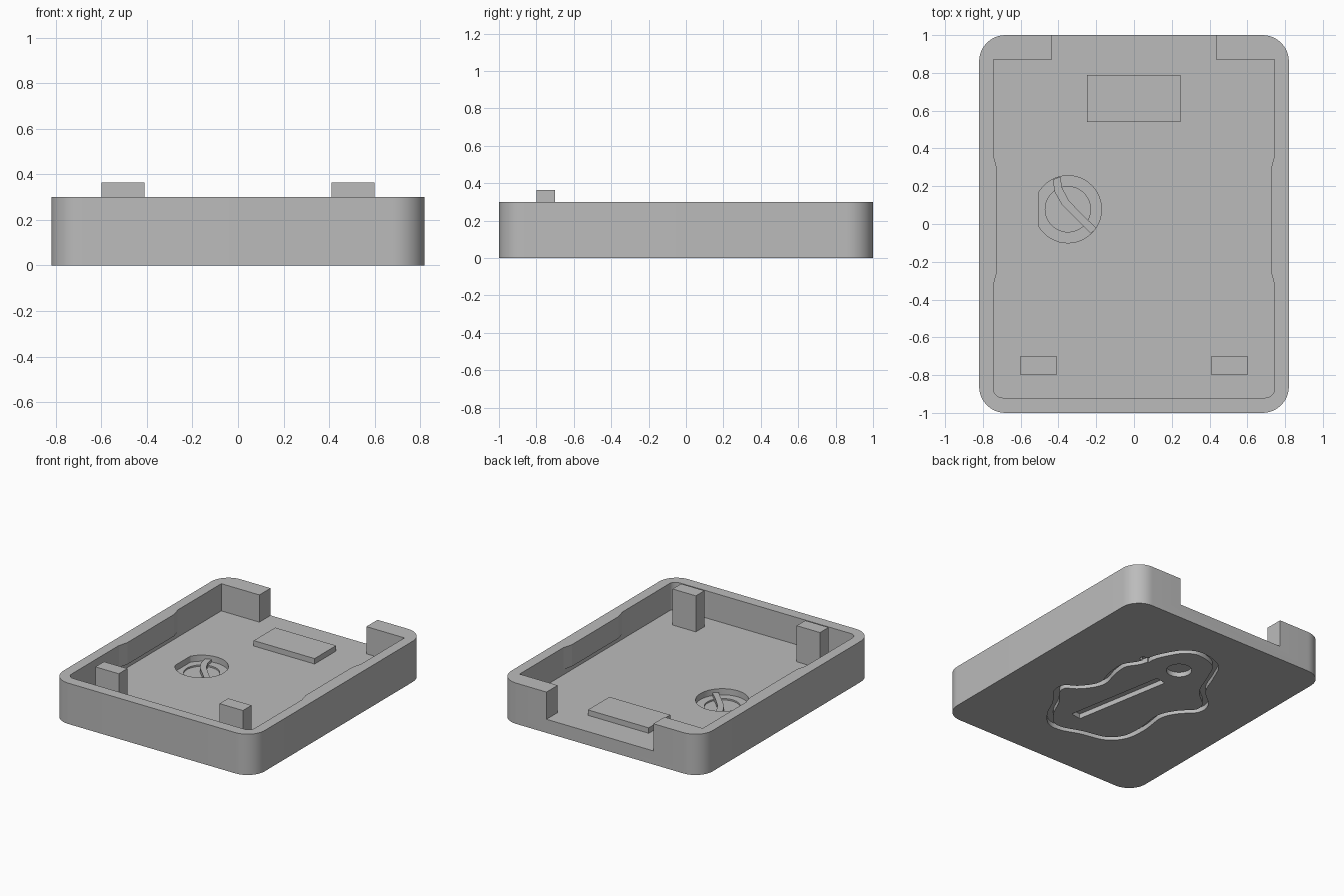
import bpy, bmesh, math
from mathutils import Vector

if "Cube" in bpy.data.objects:
    bpy.data.objects.remove(bpy.data.objects["Cube"])

grey = bpy.data.materials.new("plain grey")
grey.use_nodes = True
grey.diffuse_color = (0.5, 0.5, 0.5, 1)
grey.node_tree.nodes["Principled BSDF"].inputs["Base Color"].default_value = (0.5, 0.5, 0.5, 1)


def make(name, bm):
    bmesh.ops.recalc_face_normals(bm, faces=bm.faces)
    mesh = bpy.data.meshes.new(name)
    bm.to_mesh(mesh)
    bm.free()
    mesh.materials.append(grey)
    ob = bpy.data.objects.new(name, mesh)
    bpy.context.collection.objects.link(ob)
    return ob


def prism(name, pts, z0, z1):
    bm = bmesh.new()
    face = bm.faces.new([bm.verts.new((p[0], p[1], z0)) for p in pts])
    ext = bmesh.ops.extrude_face_region(bm, geom=[face])
    bmesh.ops.translate(bm, vec=(0, 0, z1 - z0),
                        verts=[v for v in ext["geom"] if isinstance(v, bmesh.types.BMVert)])
    return make(name, bm)


def band(name, a, b, z0, z1, closed):
    """Strip of rectangular section between two matching paths."""
    bm = bmesh.new()
    rows = [[bm.verts.new((*p, z)) for p, z in ((p, z0), (q, z0), (q, z1), (p, z1))]
            for p, q in zip(a, b)]
    n = len(rows)
    for i in range(n if closed else n - 1):
        r, s = rows[i], rows[(i + 1) % n]
        for k in range(4):
            m = (k + 1) % 4
            bm.faces.new((r[k], r[m], s[m], s[k]))
    if not closed:
        bm.faces.new(rows[0])
        bm.faces.new(rows[-1])
    return make(name, bm)


def rect(x0, x1, y0, y1):
    return [(x0, y0), (x1, y0), (x1, y1), (x0, y1)]


def rounded(x0, x1, y0, y1, front_r, back_r, n=12):
    pts = []
    corners = ((x1, y1, -1, -1, back_r), (x0, y1, 1, -1, back_r),
               (x0, y0, 1, 1, front_r), (x1, y0, -1, 1, front_r))
    for i, (x, y, sx, sy, r) in enumerate(corners):
        if r == 0:
            pts.append((x, y))
            continue
        for k in range(n + 1):
            t = (i + k / n) * math.pi / 2
            pts.append((x + sx * r + r * math.cos(t), y + sy * r + r * math.sin(t)))
    return pts


def circle(x, y, r, n=48, min_x=-9):
    return [(max(x + r * math.cos(2 * math.pi * i / n), min_x),
             y + r * math.sin(2 * math.pi * i / n)) for i in range(n)]


def smooth_loop(pts, steps=5):
    """Catmull-Rom curve through a closed loop of points."""
    p = [Vector(q) for q in pts]
    n, out = len(p), []
    for i in range(n):
        a, b, c, d = (p[(i + k) % n] for k in (-1, 0, 1, 2))
        for s in range(steps):
            t = s / steps
            out.append(0.5 * (2 * b + (c - a) * t + (2 * a - 5 * b + 4 * c - d) * t ** 2
                              + (3 * b - a - 3 * c + d) * t ** 3))
    return out


def cut(target, cutter):
    cutter.hide_render = True
    mod = target.modifiers.new("cut", "BOOLEAN")
    mod.operation, mod.solver, mod.object = "DIFFERENCE", "EXACT", cutter
    bpy.context.view_layer.objects.active = target
    bpy.ops.object.modifier_apply(modifier=mod.name)
    bpy.data.objects.remove(cutter)


FLOOR, RIM = 0.10, 0.30

# Tray with its cavity and the opening in the back wall
tray = prism("tray", rounded(-0.82, 0.82, -1, 1, 0.14, 0.14), 0, RIM)
cut(tray, prism("cavity_cutter", rounded(-0.745, 0.745, -0.92, 0.87, 0.05, 0), FLOOR, 0.5))
cut(tray, prism("opening_cutter", rect(-0.435, 0.435, 0.8, 1.2), FLOOR, 0.5))

# Stepped round pocket in the floor, flat on its outer side
cut(tray, prism("pocket_cutter", circle(-0.35, 0.078, 0.178, min_x=-0.505), 0.055, 0.2))
cut(tray, prism("inner_pocket_cutter", circle(-0.35, 0.078, 0.12), 0.044, 0.2))

# Engraved body outline on the underside
outline = smooth_loop([
    (.25, .45), (.22, .54), (.136, .674), (.008, .73), (-.173, .671), (-.259, .515),
    (-.33, .349), (-.46, .225), (-.475, .11), (-.382, .004), (-.33, -.114), (-.35, -.302),
    (-.33, -.468), (-.231, -.578), (-.051, -.623), (.088, -.669), (.197, -.655),
    (.295, -.546), (.36, -.413), (.45, -.294), (.45, -.197), (.36, -.13), (.29, -.01),
    (.322, .133), (.329, .267), (.27, .37)])
inner = []
for i, p in enumerate(outline):
    t = (outline[(i + 1) % len(outline)] - outline[i - 1]).normalized()
    inner.append(p + Vector((-t.y, t.x)) * 0.04)
cut(tray, band("outline_cutter", outline, inner, -0.1, 0.035, True))
cut(tray, prism("outline_nub_cutter", rect(0.21, 0.29, 0.40, 0.44), -0.1, 0.033))

# Engraved round hole and slanted slot on the underside
cut(tray, prism("round_hole_cutter", circle(-0.015, 0.45, 0.085, 32), -0.1, 0.035))
cut(tray, prism("slot_cutter", [(.08, -.469), (.16, -.455), (.03, .275), (-.05, .261)], -0.1, 0.035))

# Curved rib across the pocket
left = [(-.43, .235), (-.42, .17), (-.38, .10), (-.31, .03), (-.23, -.05)]
right = [(-.39, .25), (-.38, .19), (-.345, .125), (-.275, .05), (-.20, -.02)]
band("pocket_rib", left, right, 0.04, 0.075, False)

# Clip lips on the side walls, corner posts and floor plate
for side, s in (("left", 1), ("right", -1)):
    prism(side + "_clip_lip", [(s * 0.75, -0.32), (s * 0.743, -0.32), (s * 0.725, -0.25),
                               (s * 0.725, 0.29), (s * 0.743, 0.36), (s * 0.75, 0.36)], 0.14, RIM)
    prism(side + "_post", rect(*sorted((s * 0.41, s * 0.60)), -0.80, -0.70), FLOOR - 0.01, 0.365)
prism("floor_plate", rect(-0.25, 0.245, 0.54, 0.79), FLOOR - 0.01, 0.14)

# Smooth the rounded walls, keep the edges sharp
bpy.ops.object.select_all(action="DESELECT")
tray.select_set(True)
bpy.context.view_layer.objects.active = tray
bpy.ops.object.shade_smooth_by_angle(angle=math.radians(30))
